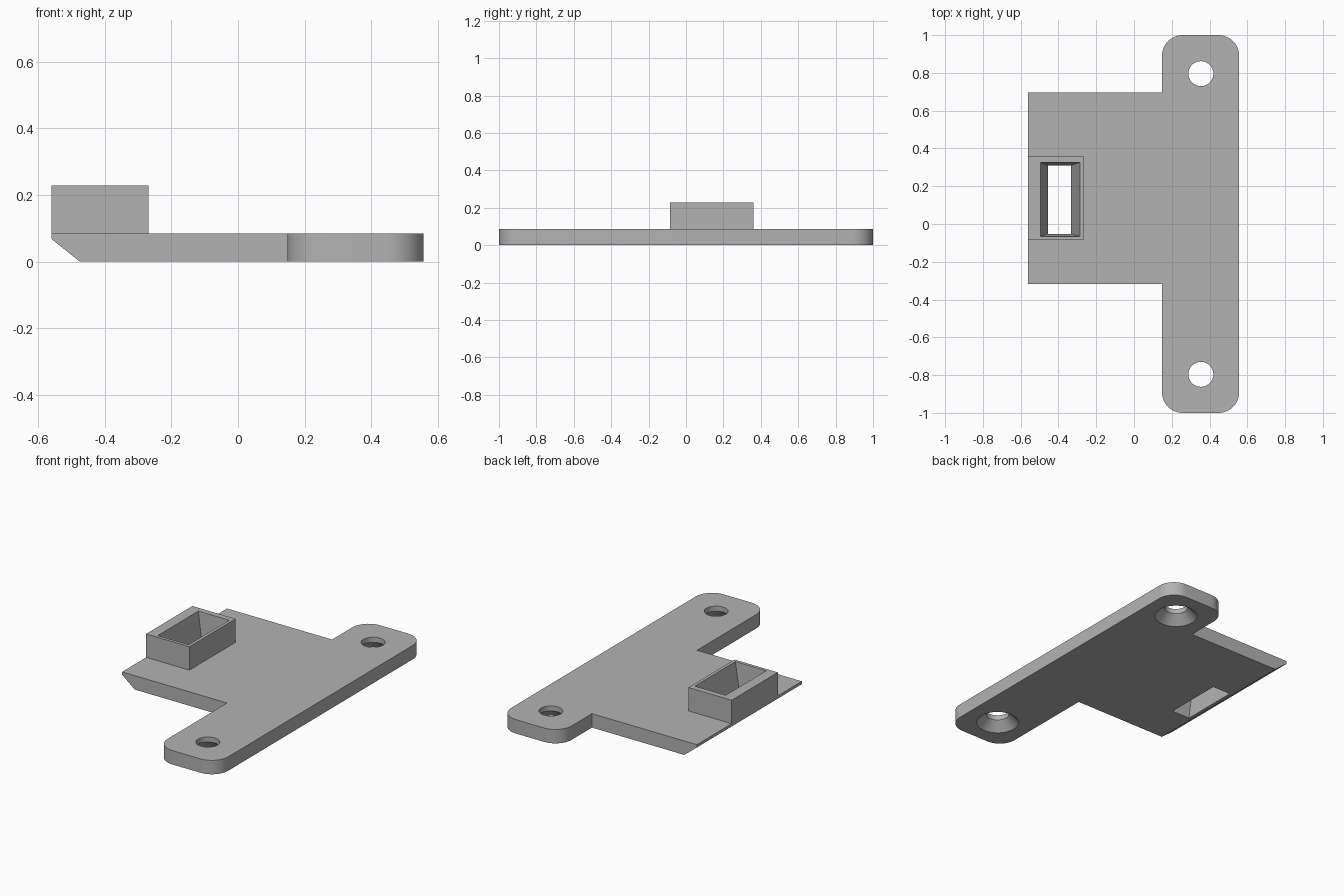
import bpy, bmesh, math

if "Cube" in bpy.data.objects:
    bpy.data.objects.remove(bpy.data.objects["Cube"])

T = 0.085            # plate thickness
HOLE_X, HOLE_Y = 0.354, 0.796

grey = bpy.data.materials.new("grey plastic")
grey.diffuse_color = (0.45, 0.45, 0.45, 1)
grey.use_nodes = True
grey.node_tree.nodes["Principled BSDF"].inputs["Base Color"].default_value = grey.diffuse_color


def loft(name, sections):
    """Solid through equal-length rings of points, capped at both ends."""
    bm = bmesh.new()
    rings = [[bm.verts.new(p) for p in ring] for ring in sections]
    n = len(rings[0])
    bm.faces.new(rings[0][::-1])
    bm.faces.new(rings[-1])
    for a, b in zip(rings, rings[1:]):
        for i in range(n):
            j = (i + 1) % n
            bm.faces.new((a[i], a[j], b[j], b[i]))
    bmesh.ops.recalc_face_normals(bm, faces=bm.faces)
    mesh = bpy.data.meshes.new(name)
    bm.to_mesh(mesh)
    bm.free()
    mesh.materials.append(grey)
    ob = bpy.data.objects.new(name, mesh)
    bpy.context.collection.objects.link(ob)
    return ob


def rect(x0, x1, y0, y1, z):
    return [(x0, y0, z), (x1, y0, z), (x1, y1, z), (x0, y1, z)]


def circle(x, y, r, z, n=48):
    return [(x + r * math.cos(2 * math.pi * i / n),
             y + r * math.sin(2 * math.pi * i / n), z) for i in range(n)]


def corner(cx, cy, start, r=0.11, n=12):
    return [(cx + r * math.cos(math.radians(start + 90 * i / n)),
             cy + r * math.sin(math.radians(start + 90 * i / n))) for i in range(n + 1)]


def combine(ob, other, operation):
    mod = ob.modifiers.new(operation.lower(), 'BOOLEAN')
    mod.operation, mod.solver, mod.object = operation, 'EXACT', other
    bpy.context.view_layer.objects.active = ob
    bpy.ops.object.modifier_apply(modifier=mod.name)
    bpy.data.objects.remove(other)


# Plate outline: rounded mounting strip plus square tongue
X0, X1, R = 0.148, 0.557, 0.11
outline = (corner(X0 + R, -1 + R, 180) + corner(X1 - R, -1 + R, 270)
           + corner(X1 - R, 1 - R, 0) + corner(X0 + R, 1 - R, 90)
           + [(X0, 0.695), (-0.56, 0.695), (-0.56, -0.317), (X0, -0.317)])
bracket = loft("mounting_bracket", [[(x, y, z) for x, y in outline] for z in (0, T)])

# Bevel under the tongue's free edge
slope = 0.068 / 0.085
wedge = [(-0.475 + 0.05, -0.05 * slope), (-0.475 - 0.135, 0.135 * slope), (-0.7, -0.04)]
combine(bracket, loft("wedge_cutter", [[(x, y, z) for x, z in wedge] for y in (-0.5, 0.8)]),
        'DIFFERENCE')

# Raised socket
combine(bracket, loft("socket", [rect(-0.56, -0.268, -0.085, 0.36, z) for z in (T, 0.228)]),
        'UNION')

# Tapered slot running right through socket and tongue
e = 0.02 / 0.228     # overshoot so the cutter clears both ends


def slot_ring(t):
    low, high = (-0.455, -0.333, -0.052, 0.311), (-0.495, -0.287, -0.066, 0.325)
    return rect(*[a + (b - a) * t for a, b in zip(low, high)], 0.228 * t)


combine(bracket, loft("slot_cutter", [slot_ring(-e), slot_ring(1 + e)]), 'DIFFERENCE')

# Screw holes, countersunk from below
for y in (-HOLE_Y, HOLE_Y):
    profile = [(0.14, -0.02), (0.066, 0.054), (0.066, 0.12)]
    combine(bracket, loft("screw_cutter", [circle(HOLE_X, y, r, z) for r, z in profile]),
            'DIFFERENCE')

# Smooth the round corners and holes, keep the edges crisp
bpy.ops.object.select_all(action='DESELECT')
bracket.select_set(True)
bpy.context.view_layer.objects.active = bracket
bpy.ops.object.shade_smooth_by_angle(angle=math.radians(30))
